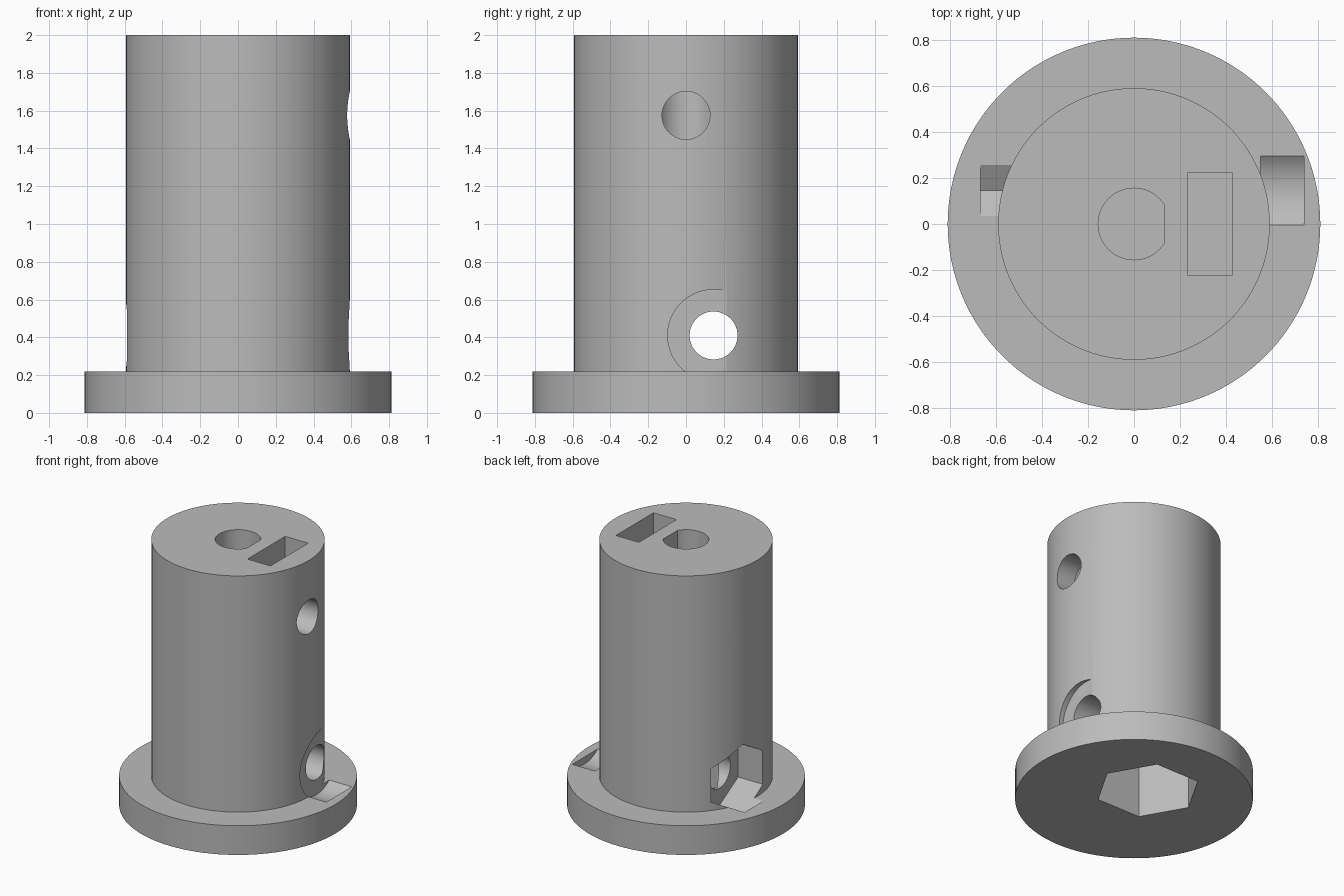
import bpy, bmesh, math

if "Cube" in bpy.data.objects:
    bpy.data.objects.remove(bpy.data.objects["Cube"], do_unlink=True)

# Single grey plastic
GREY = (0.5, 0.5, 0.5, 1)
plastic = bpy.data.materials.new("grey plastic")
plastic.use_nodes = True
plastic.diffuse_color = GREY
plastic.node_tree.nodes["Principled BSDF"].inputs["Base Color"].default_value = GREY


def add_object(name, bm):
    bmesh.ops.recalc_face_normals(bm, faces=bm.faces)
    mesh = bpy.data.meshes.new(name)
    bm.to_mesh(mesh)
    bm.free()
    mesh.materials.append(plastic)
    obj = bpy.data.objects.new(name, mesh)
    bpy.context.collection.objects.link(obj)
    return obj


def ring(cx, cy, radius, sides, turn=0.0):
    angles = [turn + 2 * math.pi * i / sides for i in range(sides)]
    return [(cx + radius * math.cos(a), cy + radius * math.sin(a)) for a in angles]


def prism(name, outline, start, end, axis):
    """Extrude a 2D outline along x (outline in y, z) or z (outline in x, y)."""
    bm = bmesh.new()
    place = (lambda p, t: (t, *p)) if axis == "X" else (lambda p, t: (*p, t))
    low = [bm.verts.new(place(p, start)) for p in outline]
    high = [bm.verts.new(place(p, end)) for p in outline]
    bm.faces.new(low)
    bm.faces.new(high)
    for i in range(len(low)):
        j = (i + 1) % len(low)
        bm.faces.new((low[i], low[j], high[j], high[i]))
    return add_object(name, bm)


# Flanged cylinder, turned from a half profile
bm = bmesh.new()
profile = [(0, 0), (0.812, 0), (0.812, 0.22), (0.592, 0.22), (0.592, 2), (0, 2)]
verts = [bm.verts.new((r, 0, z)) for r, z in profile]
edges = [bm.edges.new(pair) for pair in zip(verts, verts[1:])]
bmesh.ops.spin(bm, geom=verts + edges, cent=(0, 0, 0), axis=(0, 0, 1),
               angle=2 * math.pi, steps=100, use_merge=True)
bmesh.ops.remove_doubles(bm, verts=bm.verts, dist=0.0001)
bmesh.ops.dissolve_limit(bm, angle_limit=0.001, verts=bm.verts, edges=bm.edges)
body = add_object("flanged_hub", bm)

# Cutters: shaft bore with a flat, nut slot, set screw hole, hex socket, cross bolt
BOLT = (0.146, 0.41)
bore = [(min(x, 0.13), y) for x, y in ring(0, 0, 0.156, 64)]
slot = [(0.236, -0.224), (0.428, -0.224), (0.428, 0.224), (0.236, 0.224)]
cutters = [
    prism("shaft_bore", bore, 1.0, 2.1, "Z"),
    prism("nut_slot", slot, 1.32, 2.1, "Z"),
    prism("set_screw_hole", ring(0, 1.575, 0.127, 48), 0.05, 0.7, "X"),
    prism("hex_socket", ring(0, 0.148, 0.361, 6), -0.1, 0.8, "Z"),
    prism("bolt_hole", ring(*BOLT, 0.127, 48), -0.9, 0.9, "X"),
    prism("bolt_head_recess", ring(*BOLT, 0.243, 64), 0.552, 0.74, "X"),
    prism("bolt_nut_recess", ring(*BOLT, 0.254, 6, math.pi / 2), -0.668, -0.383, "X"),
]
bpy.ops.object.select_all(action="DESELECT")
bpy.context.view_layer.objects.active = body
body.select_set(True)
for cutter in cutters:
    cutter.hide_render = True
    cut = body.modifiers.new(cutter.name, "BOOLEAN")
    cut.operation = "DIFFERENCE"
    cut.solver = "EXACT"
    cut.object = cutter
    bpy.ops.object.modifier_apply(modifier=cut.name)
for cutter in cutters:
    bpy.data.objects.remove(cutter, do_unlink=True)

bpy.ops.object.shade_smooth_by_angle(angle=math.radians(25))
